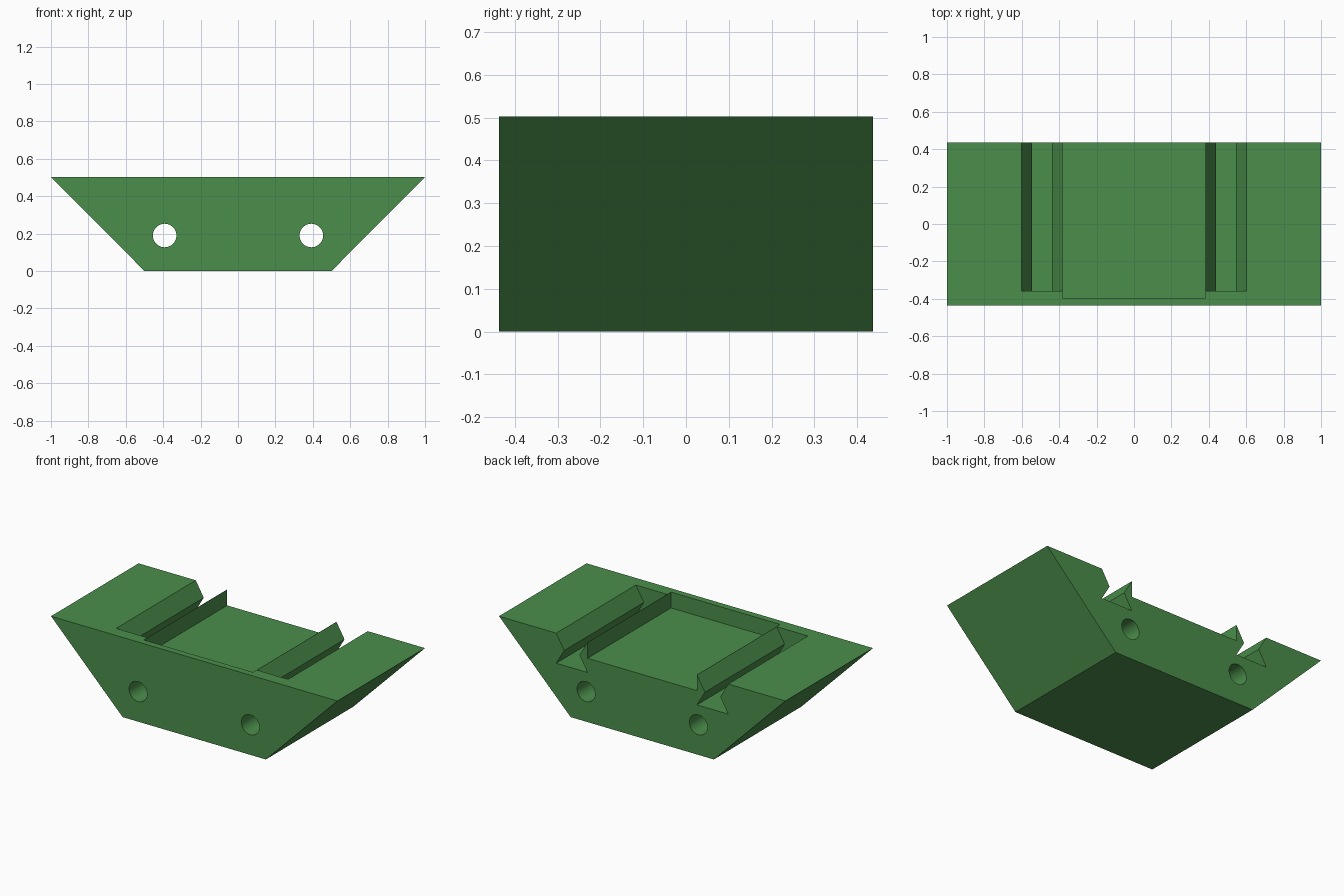
import bpy
import bmesh
import math

if "Cube" in bpy.data.objects:
    bpy.data.objects.remove(bpy.data.objects["Cube"])

H, HALF_Y = 0.503, 0.4365
green = bpy.data.materials.new("green")
green.diffuse_color = (0.07, 0.27, 0.07, 1)
green.use_nodes = True
green.node_tree.nodes["Principled BSDF"].inputs["Base Color"].default_value = green.diffuse_color


def prism(name, profile, y0, y1):
    """Extrude an (x, z) outline from y0 to y1."""
    bm = bmesh.new()
    face = bm.faces.new([bm.verts.new((x, y0, z)) for x, z in profile])
    ext = bmesh.ops.extrude_face_region(bm, geom=[face])
    moved = [v for v in ext["geom"] if isinstance(v, bmesh.types.BMVert)]
    bmesh.ops.translate(bm, verts=moved, vec=(0, y1 - y0, 0))
    bmesh.ops.recalc_face_normals(bm, faces=bm.faces)
    mesh = bpy.data.meshes.new(name)
    bm.to_mesh(mesh)
    bm.free()
    mesh.materials.append(green)
    obj = bpy.data.objects.new(name, mesh)
    bpy.context.collection.objects.link(obj)
    return obj


def cut(target, cutter):
    mod = target.modifiers.new(cutter.name, 'BOOLEAN')
    mod.operation = 'DIFFERENCE'
    mod.solver = 'EXACT'
    mod.object = cutter
    bpy.context.view_layer.objects.active = target
    bpy.ops.object.modifier_apply(modifier=mod.name)
    bpy.data.objects.remove(cutter)


# Tapered block
body = prism("bracket_body", [(-0.5, 0), (0.5, 0), (1, H), (-1, H)], -HALF_Y, HALF_Y)

# Shallow central recess, open at the back
cut(body, prism("recess_cutter", [(-0.381, H - 0.1), (0.381, H - 0.1),
                                  (0.381, H + 0.1), (-0.381, H + 0.1)], -0.395, 0.6))

for s in (-1, 1):
    # Hourglass groove, open at the back
    c, wide, neck = s * 0.4915, 0.109, 0.0535
    right = [(wide, H - 0.19), (neck, H - 0.095), (wide, H), (wide, H + 0.1)]
    outline = [(c + x, z) for x, z in right] + [(c - x, z) for x, z in reversed(right)]
    cut(body, prism("groove_cutter", outline, -0.358, 0.6))

    # Round hole running front to back
    ring = [(s * 0.392 + 0.063 * math.cos(a), 0.19 + 0.063 * math.sin(a))
            for a in (i * math.tau / 48 for i in range(48))]
    cut(body, prism("hole_cutter", ring, -0.6, 0.6))

# Smooth hole walls, crisp edges elsewhere
body.select_set(True)
bpy.context.view_layer.objects.active = body
bpy.ops.object.shade_smooth_by_angle(angle=math.radians(25))
